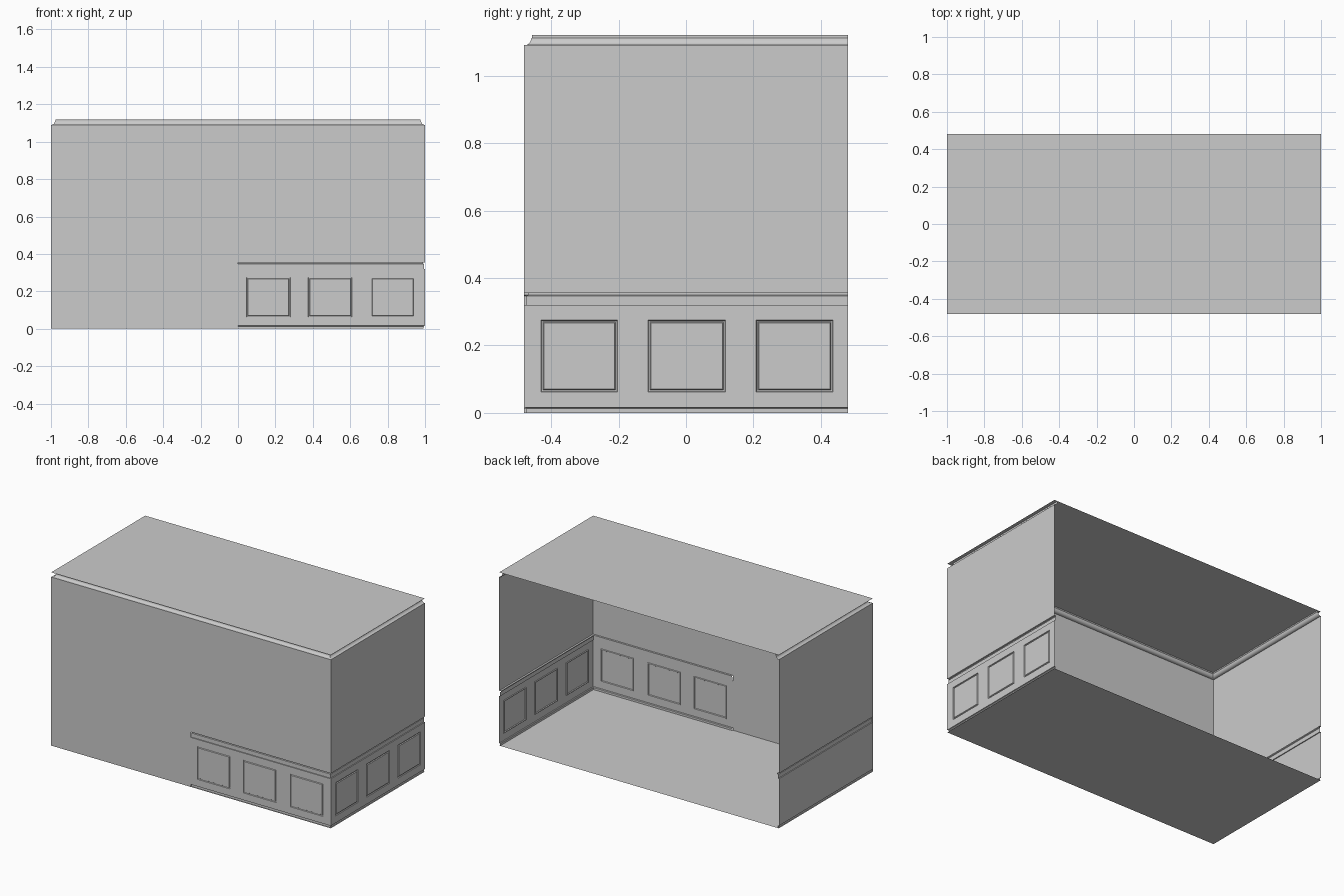
import bpy, bmesh

if "Cube" in bpy.data.objects:
    bpy.data.objects.remove(bpy.data.objects["Cube"])

X, Y = 1.0, 0.48                       # half width and half depth of the room
H, CROWN, RAIL, RAIL_LOW, BASE = 1.12, 1.09, 0.355, 0.32, 0.016


def finish(name, bm):
    bmesh.ops.remove_doubles(bm, verts=bm.verts, dist=1e-5)
    bmesh.ops.recalc_face_normals(bm, faces=bm.faces)
    me = bpy.data.meshes.new(name)
    bm.to_mesh(me)
    bm.free()
    ob = bpy.data.objects.new(name, me)
    bpy.context.collection.objects.link(ob)
    return ob


def quad(bm, pts):
    return bm.faces.new([bm.verts.new(p) for p in pts])


def slab(name, z):
    bm = bmesh.new()
    quad(bm, [(-X, -Y, z), (X, -Y, z), (X, Y, z), (-X, Y, z)])
    return finish(name, bm)


# Sweep an (inset, height) profile along a path with mitred corners.
# path(d) returns the path points inset by d into the room.
def sweep(name, path, profile):
    bm = bmesh.new()
    for (d0, z0), (d1, z1) in zip(profile, profile[1:]):
        a, b = path(d0), path(d1)
        for i in range(len(a) - 1):
            quad(bm, [(*a[i], z0), (*a[i + 1], z0), (*b[i + 1], z1), (*b[i], z1)])
    return finish(name, bm)


def all_walls(d):
    return [(-X + d, Y), (-X + d, -Y + d), (X - d, -Y + d), (X - d, Y)]


def right_run(d):
    return [(0, -Y + d), (X - d, -Y + d), (X - d, Y)]


def left_run(d):
    return [(-X + d, Y), (-X + d, -Y)]


def left_front(d):
    return [(-X, -Y + d), (0, -Y + d)]


# Lower wall with pressed rectangular panel frames; at(u, d, z) gives the position
def panelled_wall(name, at, u0, u1, panels, z0=0.062, z1=0.275):
    bm = bmesh.new()
    us = [u0] + [u for p in panels for u in p] + [u1]
    zs = [BASE, z0, z1, RAIL_LOW]
    for i in range(len(us) - 1):
        for j in range(3):
            if j == 1 and i % 2 == 1:
                continue
            a, b, c, e = us[i], us[i + 1], zs[j], zs[j + 1]
            quad(bm, [at(a, 0, c), at(b, 0, c), at(b, 0, e), at(a, 0, e)])
    for a, b in panels:
        def loop(o, d):
            return [at(a + o, d, z0 + o), at(b - o, d, z0 + o),
                    at(b - o, d, z1 - o), at(a + o, d, z1 - o)]
        loops = [loop(o, d) for o, d in ((0, 0), (.002, .005), (.006, .005), (.009, 0))]
        for l, m in zip(loops, loops[1:]):
            for k in range(4):
                n = (k + 1) % 4
                quad(bm, [l[k], l[n], m[n], m[k]])
        quad(bm, loops[-1])
    return finish(name, bm)


# Floor and ceiling
slab("floor", 0)
slab("ceiling", H)

# Plain upper walls
sweep("upper_wall_right", right_run, [(0, RAIL), (0, CROWN)])
sweep("upper_wall_left", left_run, [(0, RAIL), (0, CROWN)])
sweep("front_wall_left_half", left_front, [(0, 0), (0, RAIL_LOW), (0, CROWN)])
sweep("lower_wall_left", left_run, [(0, BASE), (0, RAIL_LOW)])

# Panelled lower walls
panelled_wall("lower_wall_front", lambda u, d, z: (u, -Y + d, z), 0, X,
              [(.045, .28), (.375, .61), (.71, .945)])
panelled_wall("lower_wall_right", lambda u, d, z: (X - d, u, z), -Y, Y,
              [(-.43, -.203), (-.113, .117), (.208, .436)])

# Chair rail and baseboard project into the room
rail = [(0, RAIL_LOW), (.006, RAIL_LOW), (.006, .346), (.012, .349), (.012, RAIL), (0, RAIL)]
base = [(.007, 0), (.007, BASE - .003), (.004, BASE), (0, BASE)]
for side, run in (("right", right_run), ("left", left_run)):
    sweep("chair_rail_" + side, run, rail)
    sweep("baseboard_" + side, run, base)

# Crown moulding under the ceiling
crown = sweep("crown_moulding", all_walls,
              [(0, CROWN), (.006, 1.0905), (.012, 1.093), (.017, 1.098),
               (.020, 1.105), (.021, 1.110), (.023, 1.112), (.023, H)])
bpy.context.view_layer.objects.active = crown
crown.select_set(True)
bpy.ops.object.shade_smooth_by_angle()
